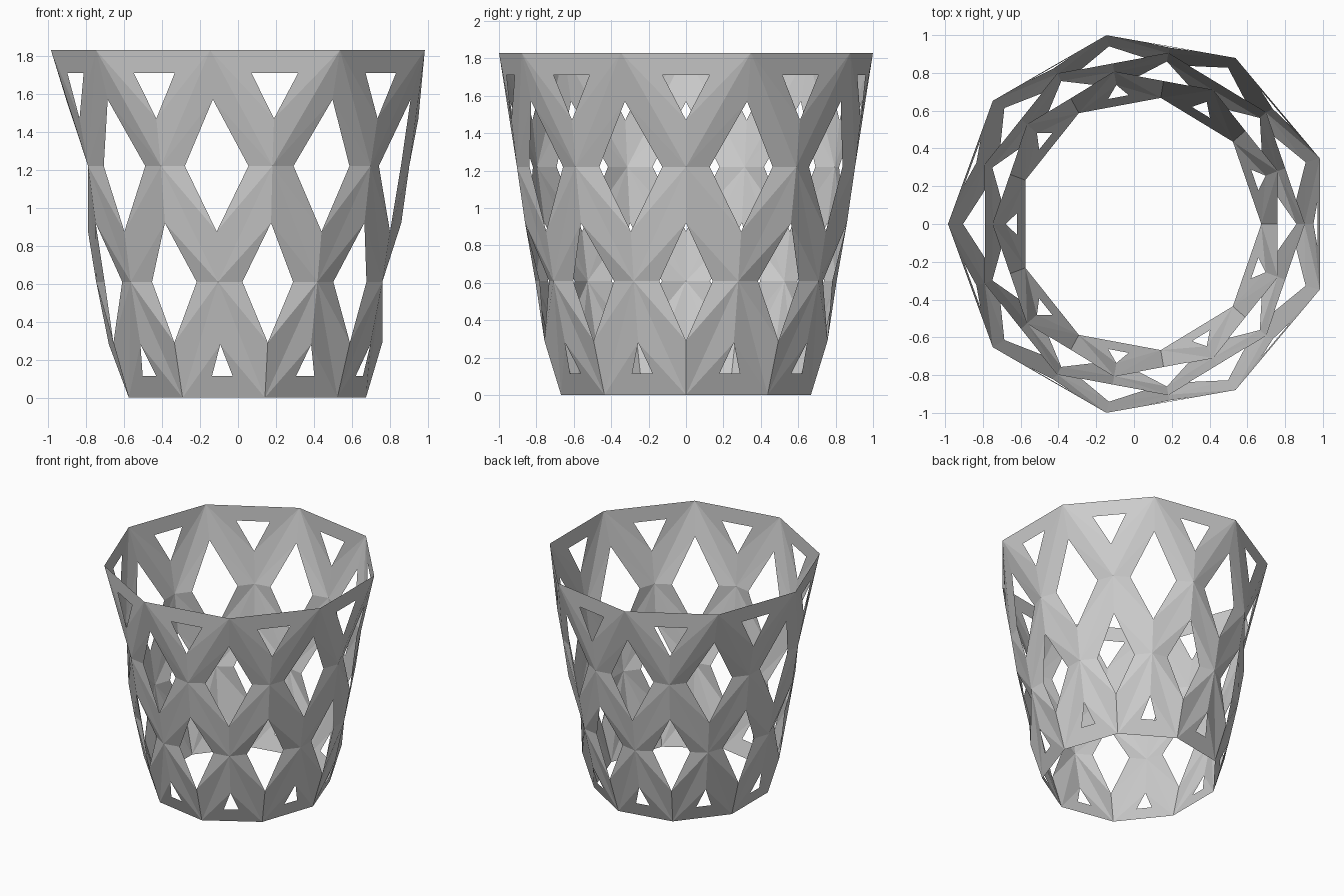
import bpy, bmesh, math
from mathutils import Vector

if "Cube" in bpy.data.objects:
    bpy.data.objects.remove(bpy.data.objects["Cube"])

N = 9            # sides
CX = 0.03        # nine-gon centre offset so the bounds are centred
# rings of lattice nodes: radius, height, phase (degrees)
RINGS = [(0.644, 0.0, 0), (0.777, 0.61, 20), (0.872, 1.22, 0), (1.015, 1.83, 20)]


def point(angle, r, z):
    """Point on the slightly oval body, round again at the rim."""
    k = 0.95 + 0.05 * max(0.0, (z - 1.22) / 0.61)
    a = math.radians(angle)
    return Vector((CX + r * math.cos(a), r / k * math.sin(a), z))


bm = bmesh.new()


def face(*pts):
    bm.faces.new([bm.verts.new(p) for p in pts])


def opened_triangle(base, apex, angle, tip_r, tip_z, frac, inset_z=None):
    """One lattice triangle with a window; half diamonds open onto the base edge,
    rim triangles keep a strip along it."""
    br, bz, _ = RINGS[base]
    ar, az, _ = RINGS[apex]
    a, b = point(angle - 20, br, bz), point(angle + 20, br, bz)
    p, tip = point(angle, ar, az), point(angle, tip_r, tip_z)
    mid = (a + b) / 2
    half = (b - a) / 2 * frac
    if inset_z is not None:
        mid = mid.lerp(tip, (inset_z - bz) / (tip_z - bz))
    ca, cb = mid - half, mid + half
    if inset_z is not None:
        face(a, b, cb, ca)
    face(a, ca, tip, p)
    face(p, tip, cb, b)


for i in range(N):
    even, odd = 40 * i, 40 * i + 20
    # bottom band
    opened_triangle(0, 1, odd, 0.71, 0.28, 0.25, 0.115)
    opened_triangle(1, 0, even, 0.73, 0.29, 0.51)
    # middle band
    opened_triangle(1, 2, even, 0.83, 0.92, 0.51)
    opened_triangle(2, 1, odd, 0.82, 0.875, 0.57)
    # top band
    opened_triangle(2, 3, odd, 0.935, 1.57, 0.57)
    opened_triangle(3, 2, even, 0.92, 1.47, 0.36, 1.71)

bmesh.ops.remove_doubles(bm, verts=bm.verts, dist=0.0005)
bmesh.ops.triangulate(bm, faces=bm.faces)
bmesh.ops.recalc_face_normals(bm, faces=bm.faces)

mesh = bpy.data.meshes.new("lattice_basket")
bm.to_mesh(mesh)
bm.free()
basket = bpy.data.objects.new("lattice_basket", mesh)
bpy.context.collection.objects.link(basket)
